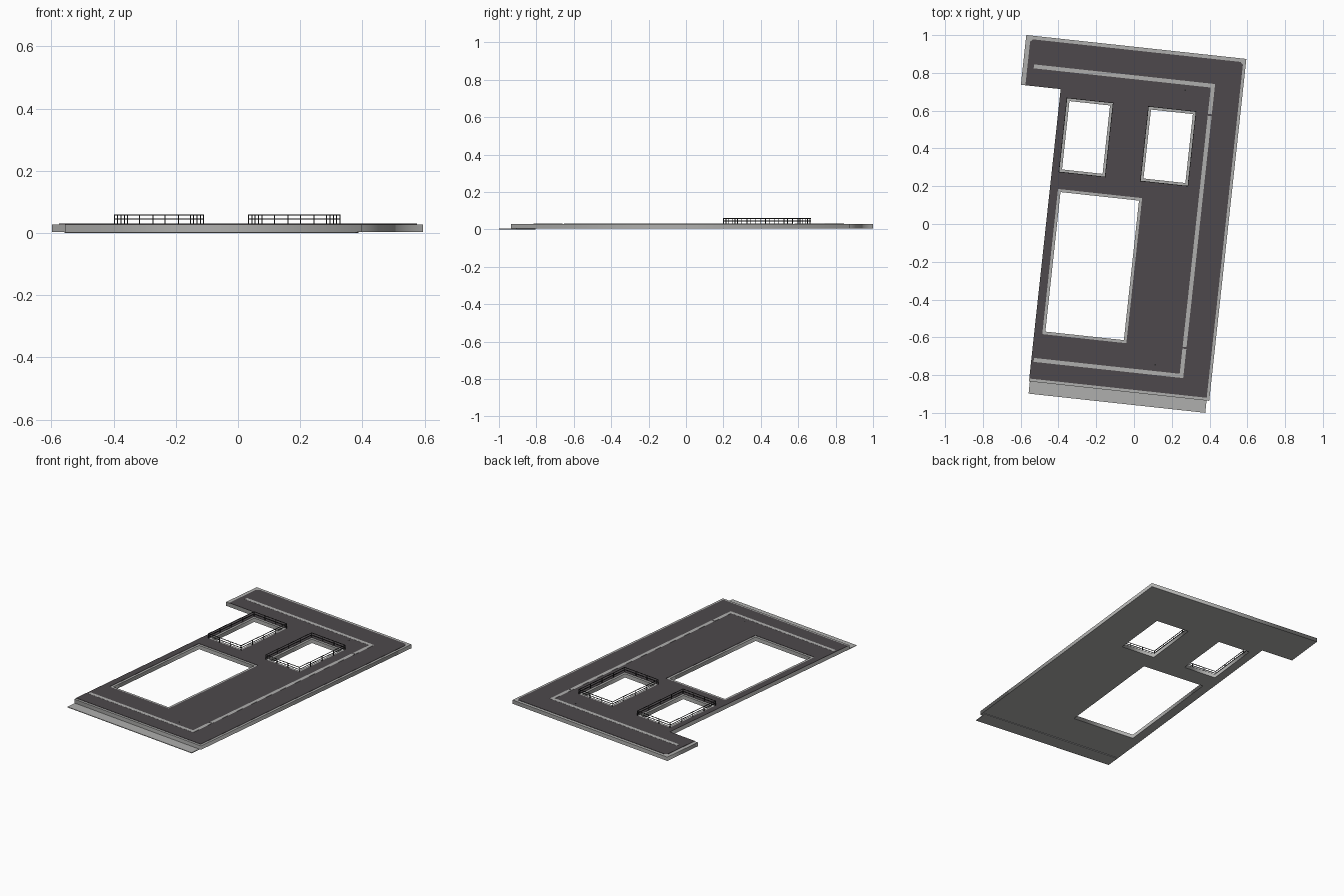
import bpy, bmesh, math
from mathutils import Matrix

if "Cube" in bpy.data.objects:
    bpy.data.objects.remove(bpy.data.objects["Cube"])

ROT = Matrix.Rotation(math.radians(-6.2), 4, 'Z')   # whole floor is turned slightly


def material(name, rgb):
    m = bpy.data.materials.new(name)
    m.diffuse_color = (*rgb, 1)
    m.use_nodes = True
    m.node_tree.nodes["Principled BSDF"].inputs["Base Color"].default_value = m.diffuse_color
    return m


LIGHT = material("light_grey", (0.43, 0.43, 0.42))
DARK = material("dark_floor", (0.075, 0.066, 0.072))
BLACK = material("black_metal", (0.025, 0.025, 0.025))


def rect(x0, x1, y0, y1):
    return [(x0, y0), (x1, y0), (x1, y1), (x0, y1)]


def link(name, mesh, mat):
    mesh.materials.clear()
    mesh.materials.append(mat)
    ob = bpy.data.objects.new(name, mesh)
    ob.matrix_world = ROT
    bpy.context.collection.objects.link(ob)
    return ob


def sheet(name, loops, z0, z1, mat):
    """Flat plate from an outline plus hole loops, extruded from z0 to z1."""
    cu = bpy.data.curves.new(name + "_outline", 'CURVE')
    cu.dimensions = '2D'
    cu.fill_mode = 'BOTH'
    cu.extrude = (z1 - z0) / 2
    for loop in loops:
        s = cu.splines.new('POLY')
        s.points.add(len(loop) - 1)
        for p, (x, y) in zip(s.points, loop):
            p.co = (x, y, 0, 1)
        s.use_cyclic_u = True
    tmp = bpy.data.objects.new(name + "_outline", cu)
    bpy.context.collection.objects.link(tmp)
    dg = bpy.context.evaluated_depsgraph_get()
    mesh = bpy.data.meshes.new_from_object(tmp.evaluated_get(dg))
    bpy.data.objects.remove(tmp)
    bm = bmesh.new()
    bm.from_mesh(mesh)
    bmesh.ops.remove_doubles(bm, verts=bm.verts, dist=1e-5)
    bmesh.ops.recalc_face_normals(bm, faces=bm.faces)
    bmesh.ops.translate(bm, verts=bm.verts, vec=(0, 0, (z0 + z1) / 2))
    bm.to_mesh(mesh)
    bm.free()
    return link(name, mesh, mat)


def add_box(bm, x0, x1, y0, y1, z0, z1):
    m = Matrix.Translation(((x0 + x1) / 2, (y0 + y1) / 2, (z0 + z1) / 2))
    bmesh.ops.create_cube(bm, size=1, matrix=m @ Matrix.Diagonal((x1 - x0, y1 - y0, z1 - z0, 1)))


def boxes(name, items, mat):
    bm = bmesh.new()
    for b in items:
        add_box(bm, *b)
    mesh = bpy.data.meshes.new(name)
    bm.to_mesh(mesh)
    bm.free()
    return link(name, mesh, mat)


# openings, given as x0, x1, y0, y1
SMALL = [(-0.425, -0.179, 0.231, 0.625), (0.009, 0.262, 0.230, 0.627)]
BIG = (-0.42, 0.028, -0.632, 0.141)
OPEN = SMALL + [BIG]


def inset(r, d):
    return (r[0] + d, r[1] - d, r[2] + d, r[3] - d)


# structural slab with narrower openings, leaving a pale ledge
slab_outline = [(-0.463, -0.888), (0.497, -0.888), (0.497, 0.933),
                (-0.675, 0.933), (-0.675, 0.668), (-0.463, 0.668)]
sheet("floor_slab", [slab_outline] + [rect(*inset(r, 0.015)) for r in OPEN], 0.004, 0.028, LIGHT)

# dark floor covering
cover = [(-0.463, -0.873), (0.482, -0.873), (0.482, 0.90), (0.468, 0.914),
         (-0.637, 0.914), (-0.651, 0.90), (-0.651, 0.668), (-0.463, 0.668)]
sheet("floor_covering", [cover] + [rect(*r) for r in OPEN], 0.028, 0.030, DARK)

# thin front flange
boxes("front_flange", [(-0.458, 0.483, -0.953, -0.86, 0.0, 0.004)], LIGHT)

# pale guide strip on three sides, with two small breaks
Z = (0.029, 0.0306)
boxes("guide_strip", [(-0.617, 0.347, 0.762, 0.783, *Z),
                      (0.326, 0.347, 0.622, 0.762, *Z),
                      (0.326, 0.347, -0.618, 0.612, *Z),
                      (0.326, 0.347, -0.762, -0.628, *Z),
                      (-0.450, 0.347, -0.783, -0.762, *Z)], LIGHT)

# small black floor fixings
for i, y in enumerate((0.734, -0.729)):
    boxes(f"floor_fixing_{i + 1}", [(0.189, 0.197, y - 0.004, y + 0.004, 0.029, 0.0308)], BLACK)

# railings around the two small openings: two rails and thin posts
T = 0.0015
for i, (x0, x1, y0, y1) in enumerate(SMALL):
    parts = []
    for z in (0.045, 0.0585):
        for y in (y0, y1):
            parts.append((x0 - T, x1 + T, y - T, y + T, z - T, z + T))
        for x in (x0, x1):
            parts.append((x - T, x + T, y0 + T, y1 - T, z - T, z + T))
    posts = {(x0 + (x1 - x0) * k / 3, y) for k in range(4) for y in (y0, y1)}
    posts |= {(x, y0 + (y1 - y0) * k / 4) for k in range(1, 4) for x in (x0, x1)}
    for x, y in sorted(posts):
        parts.append((x - T, x + T, y - T, y + T, 0.029, 0.0585))
    boxes(f"railing_{i + 1}", parts, BLACK)
